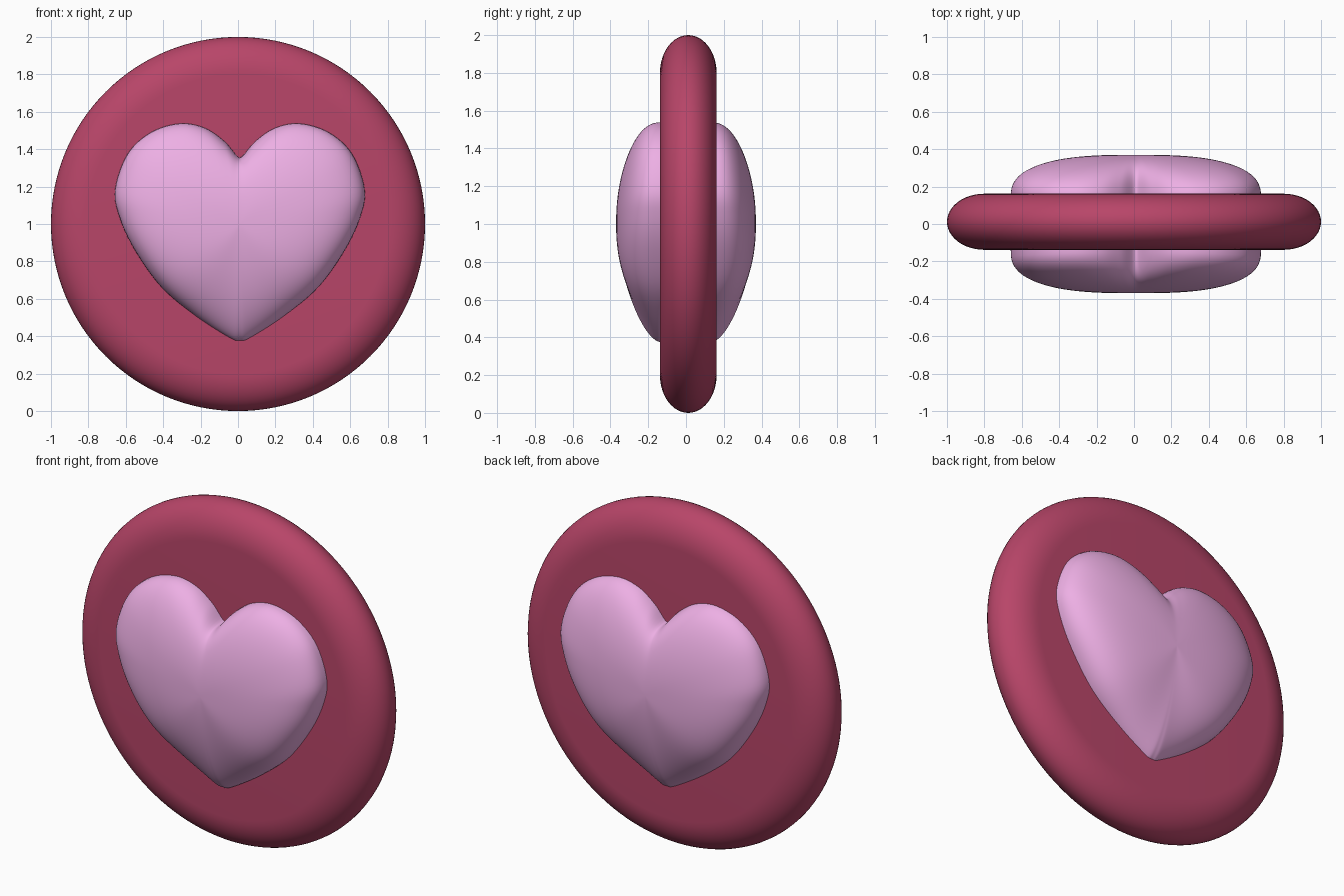
import bpy, bmesh, math
from mathutils import Vector

if "Cube" in bpy.data.objects:
    bpy.data.objects.remove(bpy.data.objects["Cube"])


def material(name, rgb):
    m = bpy.data.materials.new(name)
    m.diffuse_color = (*rgb, 1)
    m.use_nodes = True
    m.node_tree.nodes["Principled BSDF"].inputs["Base Color"].default_value = m.diffuse_color
    return m


def make_object(name, rings, front, back, mat, angle):
    """Skin a stack of closed rings; end each side with a pole vertex."""
    bm = bmesh.new()
    loops = [[bm.verts.new(p) for p in ring] for ring in rings]
    n = len(loops[0])
    for a, b in zip(loops, loops[1:]):
        for i in range(n):
            j = (i + 1) % n
            bm.faces.new((a[i], a[j], b[j], b[i]))
    for loop, pole in ((loops[0], front), (loops[-1], back)):
        v = bm.verts.new(pole)
        for i in range(n):
            bm.faces.new((loop[i], loop[(i + 1) % n], v))
    bmesh.ops.recalc_face_normals(bm, faces=bm.faces)
    me = bpy.data.meshes.new(name)
    bm.to_mesh(me)
    bm.free()
    ob = bpy.data.objects.new(name, me)
    bpy.context.collection.objects.link(ob)
    me.materials.append(mat)
    bpy.ops.object.select_all(action='DESELECT')
    ob.select_set(True)
    bpy.context.view_layer.objects.active = ob
    bpy.ops.object.shade_smooth_by_angle(angle=math.radians(angle))
    return ob


# Round disc with an elliptical rim
disc_y, half, flat, seg = 0.012, 0.15, 0.8, 128
disc_rings = []
for k in range(25):
    a = math.pi * (k / 24 - 0.5)
    r, y = flat + 0.2 * math.cos(a), disc_y + half * math.sin(a)
    disc_rings.append([(r * math.cos(2 * math.pi * i / seg), y,
                        1 + r * math.sin(2 * math.pi * i / seg))
                       for i in range(seg)])
make_object("disc", disc_rings, (0, disc_y - half, 1), (0, disc_y + half, 1),
            material("disc_red", (0.48, 0.06, 0.14)), 40)

# Heart outline: right half from notch to tip, relative to the heart centre
half_outline = [(0, .355), (.08, .44), (.187, .513), (.32, .537), (.475, .49),
                (.6, .375), (.667, .187), (.645, .04), (.565, -.134),
                (.42, -.337), (.235, -.492), (.055, -.607), (0, -.623)]


def spline(pts, steps):
    P = [Vector(p) for p in pts]
    P = [Vector((-P[1].x * .3, P[1].y))] + P + [Vector((-P[-2].x, P[-2].y))]
    out = []
    for a, b, c, d in zip(P, P[1:], P[2:], P[3:]):
        for s in range(steps):
            t = s / steps
            out.append(.5 * (2 * b + (c - a) * t + (2 * a - 5 * b + 4 * c - d) * t * t
                             + (3 * b - a - 3 * c + d) * t ** 3))
    return out + [P[-2]]


right = spline(half_outline, 6)
outline = right + [Vector((-p.x, p.y)) for p in right[-2:0:-1]]


def heart_ring(s, side):
    """Contour at scale s; the notch fades out toward the middle."""
    ring = []
    for p in outline:
        r = p.length
        c, z = p.x / r, p.y / r
        egg = 1 / math.hypot(c / .65, z / (.5 if z > 0 else .62))
        rad = s * (r * s * s + egg * (1 - s * s))
        low = 2.0 if z > 0 else 2.0 - .4 * z * z
        n = low + .8 * c * c
        y = .14 + .23 * max(0, 1 - s ** n) ** (1 / n)
        ring.append((.01 + rad * c, side * y, 1 + rad * z))
    return ring


# Puffed heart bulging from both faces of the disc
scales = [math.sin(math.pi / 2 * k / 28) for k in range(1, 29)]
heart_rings = [heart_ring(s, -1) for s in scales]
heart_rings += [heart_ring(s, 1) for s in reversed(scales)]
make_object("heart", heart_rings, (.01, -.37, 1), (.01, .37, 1),
            material("heart_pink", (.85, .43, .78)), 60)
